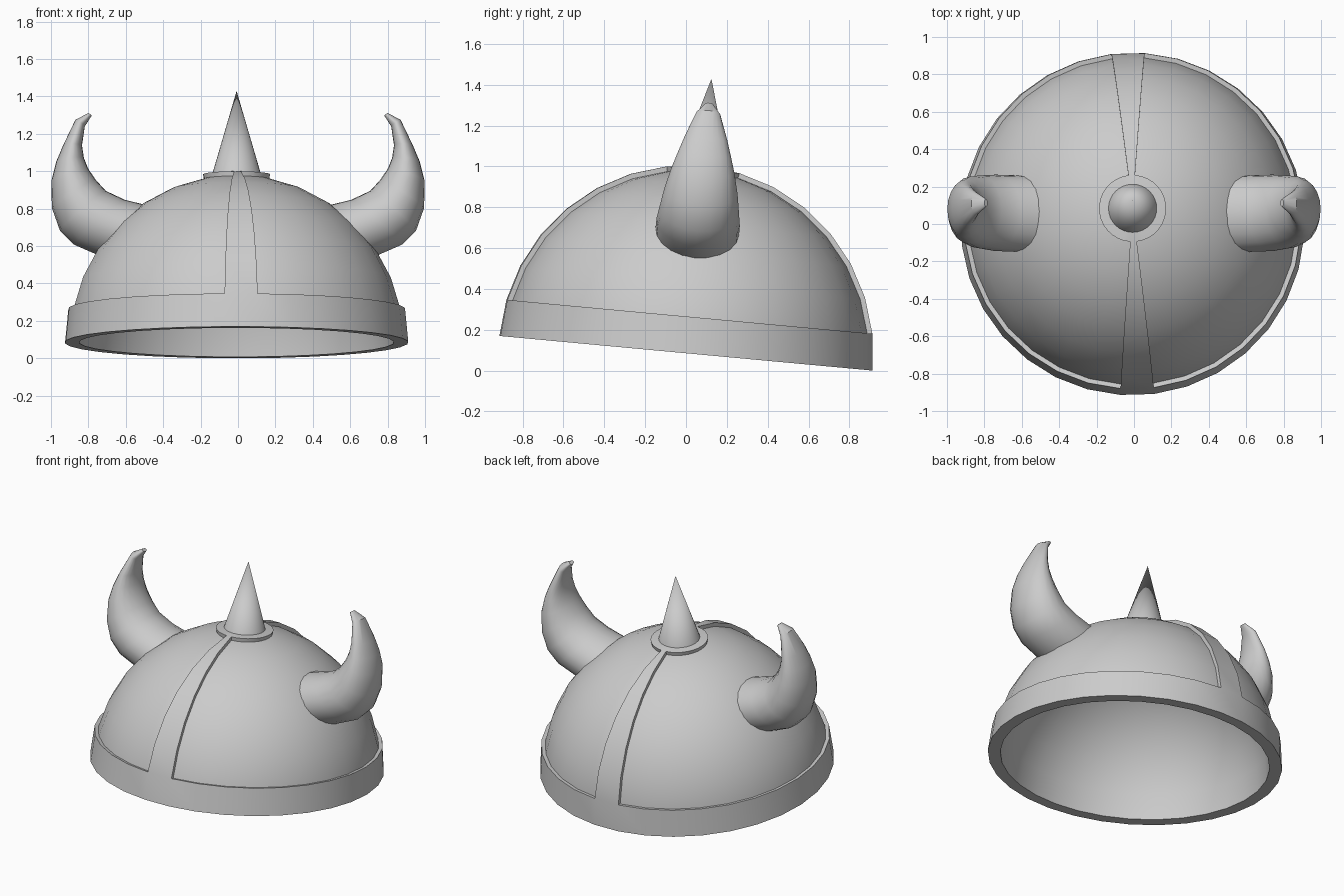
import bpy, bmesh, math
from mathutils import Matrix, Vector

cube = bpy.data.objects.get("Cube")
if cube:
    bpy.data.objects.remove(cube, do_unlink=True)

SEGS, RINGS = 32, 16
R_TRIM, R_DOME, R_INNER = 0.92, 0.895, 0.842
YAW = math.radians(1.55)
HALF_STEP = math.pi / SEGS
# The whole helmet leans back slightly
LEAN = Matrix.Translation((0, 0, 0.085)) @ Matrix.Rotation(math.radians(-5.3), 4, "X")
CENTRE = Matrix.Translation((-0.0075, 0, 0))

grey = bpy.data.materials.new("plain_grey")
grey.use_nodes = True
grey.diffuse_color = (0.6, 0.6, 0.6, 1)
grey.node_tree.nodes["Principled BSDF"].inputs["Base Color"].default_value = (0.6, 0.6, 0.6, 1)


def finish(bm, name, matrix):
    bmesh.ops.remove_doubles(bm, verts=bm.verts, dist=0.0005)
    bmesh.ops.recalc_face_normals(bm, faces=bm.faces)
    mesh = bpy.data.meshes.new(name)
    bm.to_mesh(mesh)
    bm.free()
    mesh.materials.append(grey)
    obj = bpy.data.objects.new(name, mesh)
    bpy.context.collection.objects.link(obj)
    obj.matrix_world = matrix
    bpy.ops.object.select_all(action="DESELECT")
    obj.select_set(True)
    bpy.context.view_layer.objects.active = obj
    bpy.ops.object.shade_smooth_by_angle(angle=math.radians(35))
    return obj


def turn(bm, angle):
    bmesh.ops.rotate(bm, verts=bm.verts, cent=(0, 0, 0), matrix=Matrix.Rotation(angle, 3, "Z"))


# Dome shell: outer and inner quarter arcs spun round the axis
bm = bmesh.new()
steps = [i * math.pi / RINGS for i in range(RINGS // 2 + 1)]
arc = [(R_DOME, a) for a in steps] + [(R_INNER, a) for a in reversed(steps)]
pts = [bm.verts.new((r * math.sin(a), 0, r * math.cos(a))) for r, a in arc]
edges = [bm.edges.new(pair) for pair in zip(pts, pts[1:])]
bmesh.ops.spin(bm, geom=pts + edges, cent=(0, 0, 0), axis=(0, 0, 1),
               angle=math.tau, steps=SEGS)
turn(bm, YAW + HALF_STEP)
finish(bm, "dome", LEAN @ CENTRE)

# Raised trim: brow band, top cap and the front and back strips
bm = bmesh.new()
bmesh.ops.create_uvsphere(bm, u_segments=SEGS, v_segments=RINGS, radius=R_TRIM)
turn(bm, HALF_STEP)


def is_trim(face):
    c = face.calc_center_median()
    band = c.z < R_TRIM * math.sin(math.pi / RINGS)
    cap = c.z > R_TRIM * math.cos(math.pi / RINGS)
    strip = abs(c.x) < 0.05 * abs(c.y)
    return c.z > 0 and (band or cap or strip)


bmesh.ops.delete(bm, geom=[f for f in bm.faces if not is_trim(f)], context="FACES")
res = bmesh.ops.extrude_face_region(bm, geom=bm.faces[:], use_keep_orig=True)
inner = [g for g in res["geom"] if isinstance(g, bmesh.types.BMVert)]
bmesh.ops.scale(bm, verts=inner, vec=Vector((1, 1, 1)) * 0.968)
turn(bm, YAW)
finish(bm, "trim", LEAN @ CENTRE)

# Spike on the crown
bm = bmesh.new()
bmesh.ops.create_cone(bm, cap_ends=True, segments=SEGS, radius1=0.137, radius2=0,
                      depth=0.47, matrix=Matrix.Translation((0, 0, 1.115)))
finish(bm, "spike", LEAN @ CENTRE)

# Horn sections: outer x, outer z, inner x, inner z, half width
HORN = [
    (0.74, 0.465, 0.48, 0.735, 0.205),
    (0.877, 0.525, 0.604, 0.765, 0.205),
    (0.952, 0.60, 0.706, 0.813, 0.195),
    (0.995, 0.722, 0.76, 0.872, 0.18),
    (0.998, 0.867, 0.80, 0.931, 0.155),
    (0.972, 0.97, 0.824, 0.99, 0.13),
    (0.936, 1.056, 0.834, 1.058, 0.105),
    (0.87, 1.194, 0.819, 1.161, 0.06),
    (0.80, 1.232, 0.782, 1.217, 0.02),
]


def horn(name, side):
    bm = bmesh.new()
    n = 20
    loops = []
    for ox, oz, ix, iz, half in HORN:
        out, inn = Vector((side * ox, 0, oz)), Vector((side * ix, 0, iz))
        mid, arm = (out + inn) / 2, (out - inn) / 2
        angles = [math.tau * k / n for k in range(n)]
        loops.append([bm.verts.new(mid + arm * math.cos(a) + Vector((0, half * math.sin(a), 0)))
                      for a in angles])
    for a, b in zip(loops, loops[1:]):
        for k in range(n):
            j = (k + 1) % n
            bm.faces.new((a[k], a[j], b[j], b[k]))
    bm.faces.new(loops[0])
    bm.faces.new(loops[-1])
    finish(bm, name, LEAN)


horn("left_horn", 1)
horn("right_horn", -1)
